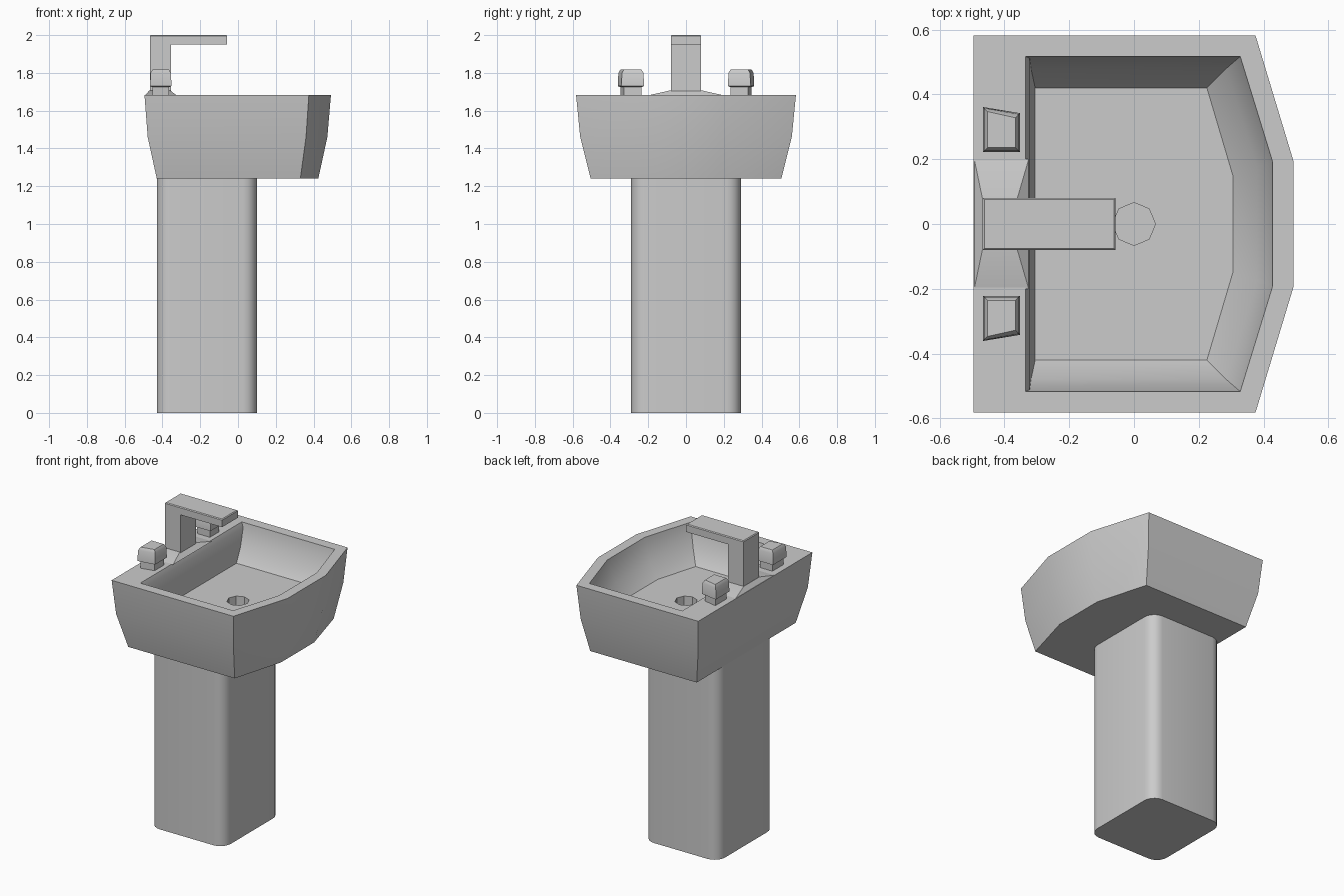
import bpy, bmesh, math

if "Cube" in bpy.data.objects:
    bpy.data.objects.remove(bpy.data.objects["Cube"])


def finish(name, bm, angle=30):
    bmesh.ops.recalc_face_normals(bm, faces=bm.faces)
    me = bpy.data.meshes.new(name)
    bm.to_mesh(me)
    bm.free()
    ob = bpy.data.objects.new(name, me)
    bpy.context.collection.objects.link(ob)
    bpy.ops.object.select_all(action='DESELECT')
    bpy.context.view_layer.objects.active = ob
    ob.select_set(True)
    bpy.ops.object.shade_smooth_by_angle(angle=math.radians(angle))
    return ob


def ring(bm, pts, z):
    return [bm.verts.new((x, y, z)) for x, y in pts]


def bridge(bm, a, b):
    n = len(a)
    for i in range(n):
        j = (i + 1) % n
        bm.faces.new((a[i], a[j], b[j], b[i]))


def loft(bm, sections, cap_top=True):
    """Stack of (points, z) rings, capped at the first and optionally last."""
    rings = [ring(bm, p, z) for p, z in sections]
    for a, b in zip(rings, rings[1:]):
        bridge(bm, a, b)
    bm.faces.new(rings[0])
    if cap_top:
        bm.faces.new(rings[-1])
    return rings


def rect(x0, x1, y0, y1):
    return [(x0, y0), (x1, y0), (x1, y1), (x0, y1)]


def basin_outline(back, corner, tip, half, tip_half):
    return [(back, -half), (corner, -half), (tip, -tip_half),
            (tip, tip_half), (corner, half), (back, half)]


# Basin: outer wall, rim, curved bowl
bm = bmesh.new()
rings = loft(bm, [
    (basin_outline(-0.43, 0.33, 0.425, 0.505, 0.17), 1.24),
    (basin_outline(-0.478, 0.36, 0.473, 0.56, 0.188), 1.46),
    (basin_outline(-0.495, 0.375, 0.492, 0.582, 0.195), 1.682),
    (basin_outline(-0.335, 0.328, 0.428, 0.517, 0.192), 1.682),
    (basin_outline(-0.322, 0.322, 0.42, 0.512, 0.187), 1.65),
    (basin_outline(-0.318, 0.285, 0.38, 0.48, 0.175), 1.54),
    (basin_outline(-0.305, 0.225, 0.305, 0.42, 0.15), 1.46),
], cap_top=False)
# Bowl floor with an octagonal drain hole
octagon = [(0.066 * math.cos(i * math.pi / 4), 0.066 * math.sin(i * math.pi / 4))
           for i in range(8)]
drain_top, drain_low = ring(bm, octagon, 1.46), ring(bm, octagon, 1.40)
bridge(bm, drain_top, drain_low)
bm.faces.new(drain_low)
loop_verts = [set(rings[-1]), set(drain_top)]
edges = [e for e in bm.edges if any(set(e.verts) <= s for s in loop_verts)]
bmesh.ops.triangle_fill(bm, edges=edges, use_beauty=True, normal=(0, 0, 1))
finish("basin", bm)

# Pedestal: column with rounded corners
r, outline = 0.075, []
for cx, cy, start in ((0.1 - r, 0.29 - r, 0), (-0.43 + r, 0.29 - r, 90),
                      (-0.43 + r, -0.29 + r, 180), (0.1 - r, -0.29 + r, 270)):
    for k in range(6):
        a = math.radians(start + 18 * k)
        outline.append((cx + r * math.cos(a), cy + r * math.sin(a)))
bm = bmesh.new()
loft(bm, [(outline, 0), (outline, 1.242)])
finish("pedestal", bm)

# Raised mound on the deck under the tap
bm = bmesh.new()
loft(bm, [(rect(-0.493, -0.325, -0.2, 0.2), 1.681),
          (rect(-0.468, -0.36, -0.08, 0.08), 1.708)])
finish("tap_mound", bm)

# Tap: L-shaped profile extruded sideways
bm = bmesh.new()
profile = [(-0.467, 1.69), (-0.355, 1.69), (-0.355, 1.95),
           (-0.057, 1.95), (-0.057, 2.0), (-0.467, 2.0)]
left, right = ([bm.verts.new((x, y, z)) for x, z in profile] for y in (-0.08, 0.08))
bridge(bm, left, right)
bm.faces.new(left)
bm.faces.new(right)
top_edges = [e for e in bm.edges if all(v.co.z > 1.99 for v in e.verts)]
bmesh.ops.bevel(bm, geom=top_edges, offset=0.005, segments=1, affect='EDGES')
finish("tap_spout", bm)

# Tap handles: stem and tapered cap, mirrored across y
for side, name in ((1, "left_handle"), (-1, "right_handle")):
    def quad(inset):
        i = inset
        return [(-0.466 + i, side * (0.222 + i)), (-0.352 - i, side * (0.222 + i)),
                (-0.352 - i, side * (0.342 - i)), (-0.466 + i, side * (0.361 - i))]
    bm = bmesh.new()
    loft(bm, [(quad(0.013), 1.675), (quad(0.013), 1.725), (quad(0.0), 1.73),
              (quad(0.003), 1.80), (quad(0.014), 1.818)])
    finish(name, bm)
